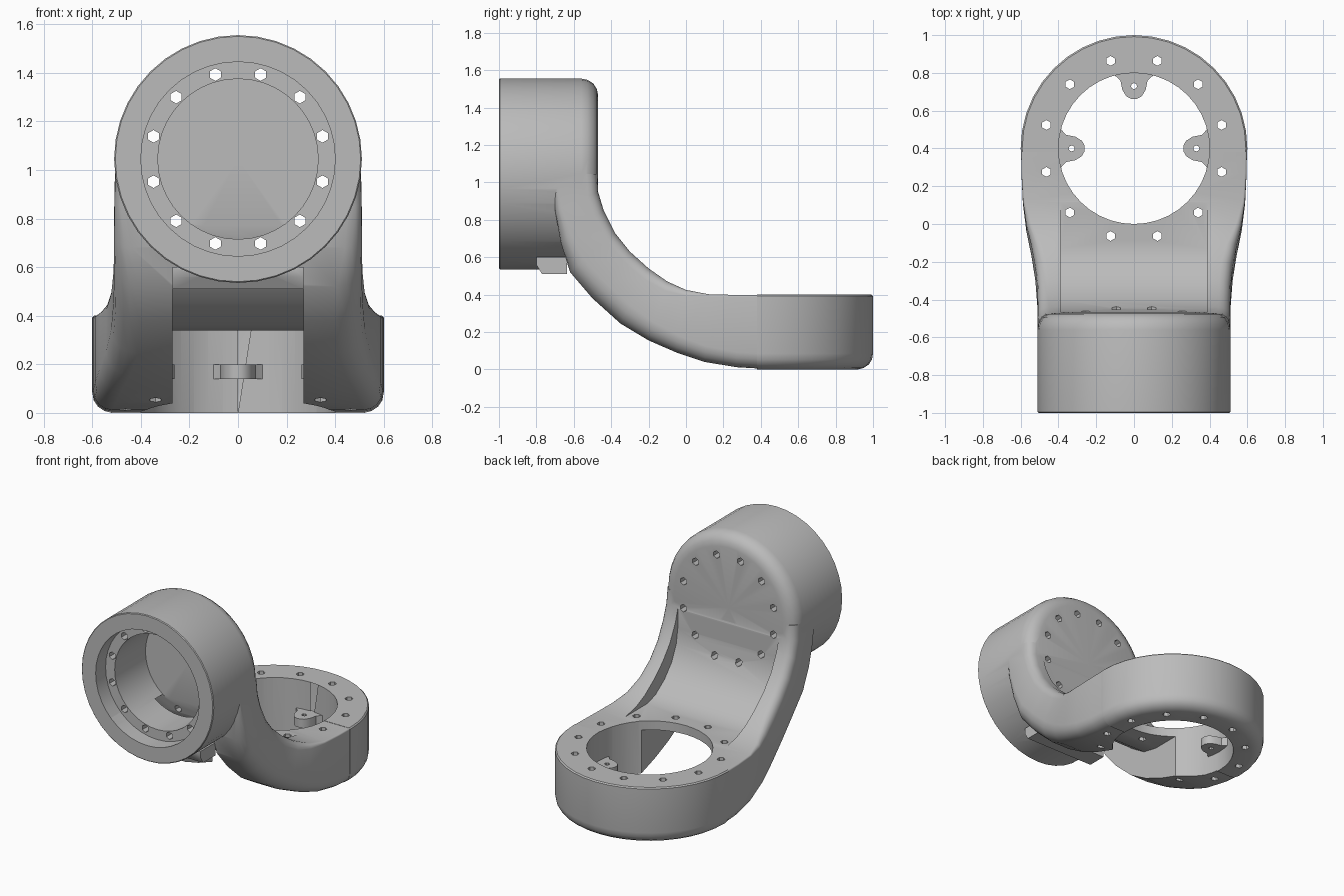
import bpy, bmesh, math
from mathutils import Matrix, Vector

if "Cube" in bpy.data.objects:
    bpy.data.objects.remove(bpy.data.objects["Cube"], do_unlink=True)

grey = bpy.data.materials.new("plain grey")
grey.use_nodes = True
COLOUR = (0.5, 0.5, 0.5, 1)
grey.diffuse_color = COLOUR
grey.node_tree.nodes["Principled BSDF"].inputs["Base Color"].default_value = COLOUR

CUP_Z, RING_Y = 1.045, 0.40          # centres of the two joint axes
TO_Y = Matrix.Rotation(-math.pi / 2, 4, 'X')   # local z -> world +y


def finish(name, bm):
    bmesh.ops.remove_doubles(bm, verts=bm.verts, dist=1e-5)
    bmesh.ops.recalc_face_normals(bm, faces=bm.faces)
    me = bpy.data.meshes.new(name)
    bm.to_mesh(me)
    bm.free()
    me.materials.append(grey)
    ob = bpy.data.objects.new(name, me)
    bpy.context.collection.objects.link(ob)
    return ob


def lathe(name, profile, matrix, steps=40):
    """Solid of revolution from (radius, height) points."""
    bm = bmesh.new()
    vs = [bm.verts.new((r, 0, h)) for r, h in profile]
    es = [bm.edges.new(p) for p in zip(vs, vs[1:])]
    bmesh.ops.spin(bm, geom=vs + es, cent=(0, 0, 0), axis=(0, 0, 1),
                   angle=math.tau, steps=steps, use_duplicate=False)
    bmesh.ops.transform(bm, matrix=matrix, verts=bm.verts)
    return finish(name, bm)


def prism(name, points, a, b, place):
    """Extrude a polygon from a to b; place maps (u, v, w) to a position."""
    bm = bmesh.new()
    lo = [bm.verts.new(place(u, v, a)) for u, v in points]
    hi = [bm.verts.new(place(u, v, b)) for u, v in points]
    bm.faces.new(lo)
    bm.faces.new(hi)
    n = len(points)
    for i in range(n):
        j = (i + 1) % n
        bm.faces.new((lo[i], lo[j], hi[j], hi[i]))
    return finish(name, bm)


def bolt_pins(name, radius, a, b, matrix):
    """Circle of twelve six-sided pins used to drill bolt holes."""
    bm = bmesh.new()
    for i in range(12):
        t = math.radians(15 + 30 * i)
        at = Matrix.Translation((radius * math.cos(t), radius * math.sin(t), (a + b) / 2))
        bmesh.ops.create_cone(bm, cap_ends=True, segments=6, radius1=0.026,
                              radius2=0.026, depth=b - a, matrix=matrix @ at)
    return finish(name, bm)


def boolean(ob, other, op):
    m = ob.modifiers.new("bool", 'BOOLEAN')
    m.object, m.operation, m.solver = other, op, 'EXACT'
    bpy.context.view_layer.objects.active = ob
    bpy.ops.object.modifier_apply(modifier=m.name)
    bpy.data.objects.remove(other, do_unlink=True)


side = lambda y, z, x: (x, y, z)     # profile in the side plane
cup_m = Matrix.Translation((0, 0, CUP_Z)) @ TO_Y
ring_m = Matrix.Translation((0, RING_Y, 0))

# Curved neck: rounded box sections (inner y,z, outer y,z, half width, inner and outer rounding)
SECTIONS = [
    (-.475, 1.045, -.72, 1.045, .505, .06, .03),
    (-.470, .95, -.70, .85, .508, .06, .04),
    (-.44, .85, -.67, .68, .510, .06, .07),
    (-.38, .73, -.62, .52, .510, .06, .10),
    (-.30, .63, -.50, .38, .512, .06, .11),
    (-.20, .54, -.35, .245, .522, .06, .11),
    (-.10, .47, -.20, .155, .543, .05, .10),
    (.00, .425, -.05, .09, .570, .03, .09),
    (.12, .402, .10, .04, .588, .012, .085),
    (.27, .398, .27, .012, .596, .01, .08),
    (.42, .398, .42, .003, .598, .01, .08)]
bm = bmesh.new()
loops = []
for py, pz, qy, qz, w, rp, rq in SECTIONS:
    P, Q = Vector((0, py, pz)), Vector((0, qy, qz))
    L = (P - Q).length
    half = []
    for r, base, start in ((rq, 0, -90), (rp, L, 0)):
        cv = r if base == 0 else L - r
        for k in range(5):
            t = math.radians(start + 22.5 * k)
            half.append((w - r + r * math.cos(t), cv + r * math.sin(t)))
    pts = half + [(-x, v) for x, v in reversed(half)]
    d = (P - Q) / L
    loops.append([bm.verts.new(Q + d * v + Vector((x, 0, 0))) for x, v in pts])
for A, B in zip(loops, loops[1:]):
    for i in range(len(A)):
        j = (i + 1) % len(A)
        bm.faces.new((A[i], A[j], B[j], B[i]))
bm.faces.new(loops[0])
bm.faces.new(loops[-1])
body = finish("elbow_link", bm)

# Flat joint ring: only its rounded back half, the neck supplies the front half
ring = lathe("ring", [(0, 0), (.52, 0), (.55, .008), (.577, .026), (.594, .052), (.6, .085),
                      (.6, .392), (.592, .40), (0, .40)], ring_m)
boolean(ring, prism("trim", [(-1, -1), (.38, -1), (.38, 1), (-1, 1)], -1, 1, side), 'DIFFERENCE')
boolean(body, ring, 'UNION')

# Upright joint cup with a rounded back edge
cup = lathe("cup", [(0, -1), (.505, -1), (.51, -.995), (.51, -.56), (.503, -.526),
                    (.484, -.496), (.455, -.477), (.42, -.47), (0, -.47)], cup_m)
boolean(body, cup, 'UNION')

# Lip under the cup in front of the cable tunnel
lip = prism("lip", [(-.80, .56), (-.77, .51), (-.63, .51), (-.60, .60), (-.80, .60)],
            -.27, .27, side)
boolean(body, lip, 'UNION')

# Channel between the two side rails
channel = [(-.466, 1.10), (-.466, .80), (-.45, .70), (-.40, .59), (-.32, .50),
           (-.22, .43), (-.13, .403), (.15, .403), (.15, 1.10)]
boolean(body, prism("channel_cut", channel, -.39, .39, side), 'DIFFERENCE')

# Cable tunnel from the cup to the ring, open underneath
tunnel = [(.15, -.1), (.15, .34), (-.10, .34), (-.22, .365), (-.35, .45), (-.45, .56),
          (-.52, .67), (-.553, .78), (-.635, .78), (-.635, -.1)]
boolean(body, prism("tunnel_cut", tunnel, -.27, .27, side), 'DIFFERENCE')

# Bores of the cup (stepped) and the ring
boolean(body, lathe("cup_bore", [(0, -1.1), (.40, -1.1), (.40, -.89), (.33, -.89),
                                 (.33, -.55), (0, -.55)], cup_m), 'DIFFERENCE')
boolean(body, lathe("ring_bore", [(0, -.1), (.40, -.1), (.40, .6), (0, .6)], ring_m), 'DIFFERENCE')

# Bolt holes
boolean(body, bolt_pins("cup_holes", .36, -.95, -.38, cup_m), 'DIFFERENCE')
boolean(body, bolt_pins("ring_holes", .48, -.1, .5, ring_m), 'DIFFERENCE')

# Three drilled lugs inside the ring
lug_half = [(.41, .14), (.385, .10), (.36, .072), (.31, .062), (.275, .04), (.262, .015)]
lug_shape = lug_half + [(u, -v) for u, v in reversed(lug_half)]
parts = [body]
for name, deg in (("left_lug", 0), ("back_lug", 90), ("right_lug", 180)):
    turn = ring_m @ Matrix.Rotation(math.radians(deg), 4, 'Z')
    lug = prism(name, lug_shape, .14, .20, lambda u, v, w: turn @ Vector((u, v, w)))
    hole = lathe("lug_hole", [(0, 0), (.016, 0), (.016, .4), (0, .4)],
                 turn @ Matrix.Translation((.33, 0, 0)), 8)
    boolean(lug, hole, 'DIFFERENCE')
    parts.append(lug)

# Smooth shading with sharp edges kept
for ob in parts:
    bpy.ops.object.select_all(action='DESELECT')
    ob.select_set(True)
    bpy.context.view_layer.objects.active = ob
    bpy.ops.object.shade_smooth_by_angle(angle=math.radians(32))
